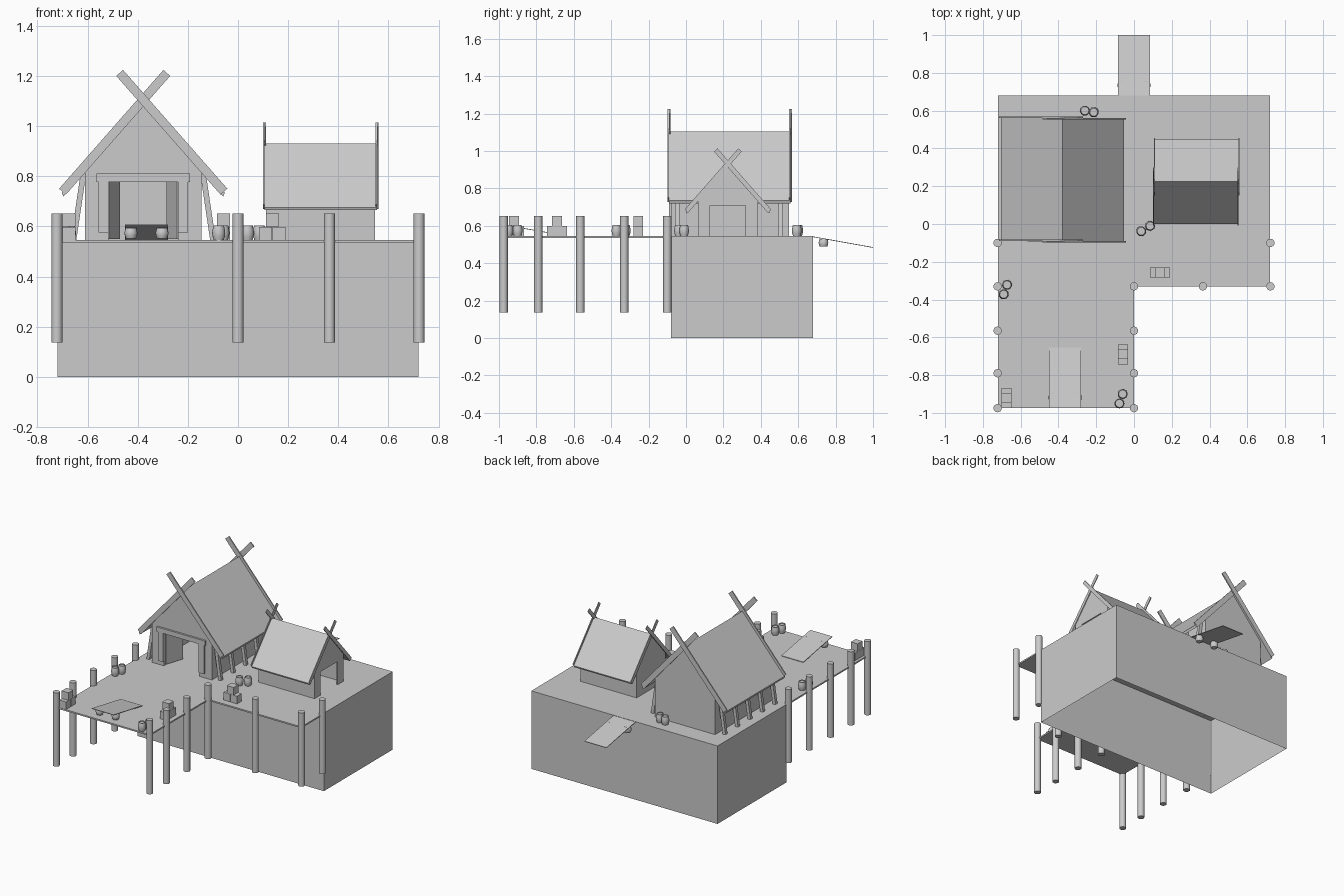
import bpy, bmesh, math
from mathutils import Matrix, Vector

if "Cube" in bpy.data.objects:
    bpy.data.objects.remove(bpy.data.objects["Cube"])

Z0 = 0.545  # deck level


def finish(bm, name, mat=None, smooth=False):
    bmesh.ops.recalc_face_normals(bm, faces=bm.faces)
    me = bpy.data.meshes.new(name)
    bm.to_mesh(me)
    bm.free()
    ob = bpy.data.objects.new(name, me)
    bpy.context.collection.objects.link(ob)
    if mat:
        ob.matrix_world = mat
    if smooth:
        bpy.ops.object.select_all(action='DESELECT')
        ob.select_set(True)
        bpy.context.view_layer.objects.active = ob
        bpy.ops.object.shade_smooth_by_angle(angle=math.radians(45))
    return ob


def prism(name, pts, a, b, axis='y', mat=None):
    """Extrude a 2D outline from a to b along y (outline in xz) or z (outline in xy)."""
    bm = bmesh.new()
    put = (lambda p, h: (p[0], h, p[1])) if axis == 'y' else (lambda p, h: (p[0], p[1], h))
    lo = [bm.verts.new(put(p, a)) for p in pts]
    hi = [bm.verts.new(put(p, b)) for p in pts]
    bm.faces.new(lo)
    bm.faces.new(hi[::-1])
    n = len(pts)
    for i in range(n):
        bm.faces.new((lo[i], lo[(i + 1) % n], hi[(i + 1) % n], hi[i]))
    return finish(bm, name, mat)


def box(name, x0, x1, y0, y1, z0, z1, mat=None):
    return prism(name, [(x0, y0), (x1, y0), (x1, y1), (x0, y1)], z0, z1, 'z', mat)


def lathe(name, prof, loc, sides=16):
    bm = bmesh.new()
    rings = [[bm.verts.new((r * math.cos(2 * math.pi * i / sides),
                            r * math.sin(2 * math.pi * i / sides), z))
              for i in range(sides)] for r, z in prof]
    for p, q in zip(rings, rings[1:]):
        for i in range(sides):
            j = (i + 1) % sides
            bm.faces.new((p[i], p[j], q[j], q[i]))
    bm.faces.new(rings[0])
    bm.faces.new(rings[-1])
    return finish(bm, name, Matrix.Translation(loc), True)


def beam(name, p, q, w, d, mat=None):
    """Square-ended beam in an xz plane, w wide and d deep in y."""
    p, q = Vector(p), Vector(q)
    t = (q - p).normalized()
    n = Vector((-t.z, 0, t.x)) * w / 2
    pts = [(v.x, v.z) for v in (p - n, q - n, q + n, p + n)]
    return prism(name, pts, p.y - d / 2, p.y + d / 2, 'y', mat)


def barrel(x, y, z=Z0, h=0.058):
    prof = [(.020, 0), (.024, .25), (.026, .5), (.024, .75), (.021, 1), (.017, 1), (.017, .93)]
    lathe("barrel", [(r, k * h) for r, k in prof], (x, y, z))


# ground block, open underneath
ground = box("ground_block", -.72, .72, -.08, .68, 0, Z0)
bm = bmesh.new()
bm.from_mesh(ground.data)
bmesh.ops.delete(bm, geom=[f for f in bm.faces if all(v.co.z < .01 for v in f.verts)],
                 context='FACES_ONLY')
bm.to_mesh(ground.data)
bm.free()

# L-shaped dock and its posts
prism("dock", [(-.72, -.08), (-.72, -.975), (0, -.975), (0, -.33), (.72, -.33), (.72, -.08)],
      .535, Z0, 'z')
posts = [(x, y) for x in (-.722, 0) for y in (-.33, -.565, -.79, -.975)]
posts += [(-.722, -.1), (.365, -.33), (.722, -.33), (.722, -.1)]
for x, y in posts:
    lathe("dock_post", [(.022, .137), (.022, .652)], (x, y, 0))


# ramps: a tilted board resting on two small barrels
def ramp(dx, dy, dz):
    bm = bmesh.new()
    co = [(-.085, .68, .543), (.085, .68, .543), (.085, 1, .486), (-.085, 1, .486)]
    f = bm.faces.new([bm.verts.new(c) for c in co])
    ret = bmesh.ops.extrude_face_region(bm, geom=[f])
    bmesh.ops.translate(bm, vec=(0, 0, -.004),
                        verts=[v for v in ret['geom'] if isinstance(v, bmesh.types.BMVert)])
    finish(bm, "ramp_board", Matrix.Translation((dx, dy, dz)))
    for s in (-1, 1):
        barrel(dx + s * .062, dy + .735, dz + .488, .042)


ramp(0, 0, 0)
ramp(-.365, -1.653, .064)


# house: local frame has the door facing -y, floor at z = 0
RIDGE, EAVE, HALF, L = .56, .19, .325, .325
SLOPE = (RIDGE - EAVE) / HALF


def house(loc, turn, scale, detailed):
    m = (Matrix.Translation(loc) @ Matrix.Rotation(math.radians(turn), 4, 'Z')
         @ Matrix.Scale(scale, 4))
    w, dw, dh, t = .232, .138, .235, .016
    top = RIDGE - .01 - SLOPE * w
    gable = [(w, 0), (w, top), (0, RIDGE - .01), (-w, top), (-w, 0)]
    door = [(-dw, 0), (-dw, dh), (dw, dh), (dw, 0)]
    prism("front_wall", gable + door, -.315, -.3, 'y', m)
    prism("back_wall", gable, .3, .315, 'y', m)
    for s in (-1, 1):
        box("side_wall", *sorted((s * w, s * (w - t))), -.3, .3, 0, top, m)
    # roof slab
    prism("roof", [(-HALF, EAVE), (0, RIDGE), (HALF, EAVE), (HALF - .006, EAVE - .016),
                   (0, RIDGE - .018), (-HALF + .006, EAVE - .016)], -L, L, 'y', m)
    # crossed boards on both gables
    for y in (-L, L):
        for s in (-1, 1):
            zt = .104
            beam("gable_board", (-s * .322, y + s * .004, RIDGE - SLOPE * .322),
                 (s * .094, y + s * .004, RIDGE + SLOPE * .094), .036, .008, m)
    if not detailed:
        return
    # door frame and inward-open leaves
    box("lintel", -.187, .187, -.328, -.315, dh - .003, .265, m)
    for s in (-1, 1):
        box("door_post", *sorted((s * dw, s * .178)), -.326, -.315, .03, dh, m)
        leaf = m @ Matrix.Translation((s * dw, -.3, 0)) @ Matrix.Rotation(s * math.radians(18), 4, 'Z')
        box("door_leaf", -.004, .004, 0, .135, .005, dh, leaf)
        # leaning struts along the eaves
        for i in range(5):
            beam("strut", (s * .278, -.282 + i * .138, 0), (s * .238, -.282 + i * .138, .27),
                 .022, .022, m)


house((-.378, .235, Z0), 0, 1, True)
house((.33, .224, Z0), 90, .69, False)

# barrels
for x, y in [(-.69, -.372), (-.672, -.322), (.038, -.038), (.085, -.01),
             (-.06, -.9), (-.077, -.95), (-.26, .6), (-.213, .592)]:
    barrel(x, y)

# crate piles: two below, one on top
C = .05
for x, y, along_y in [(.137, -.256, False), (-.058, -.69, True), (-.675, -.92, True)]:
    for off, z in ((-.027, 0), (.027, 0), (0, C + .004)):
        cx, cy = (x, y + off) if along_y else (x + off, y)
        box("crate", cx - .026, cx + .026, cy - .026, cy + .026, Z0 + z, Z0 + z + .053)
